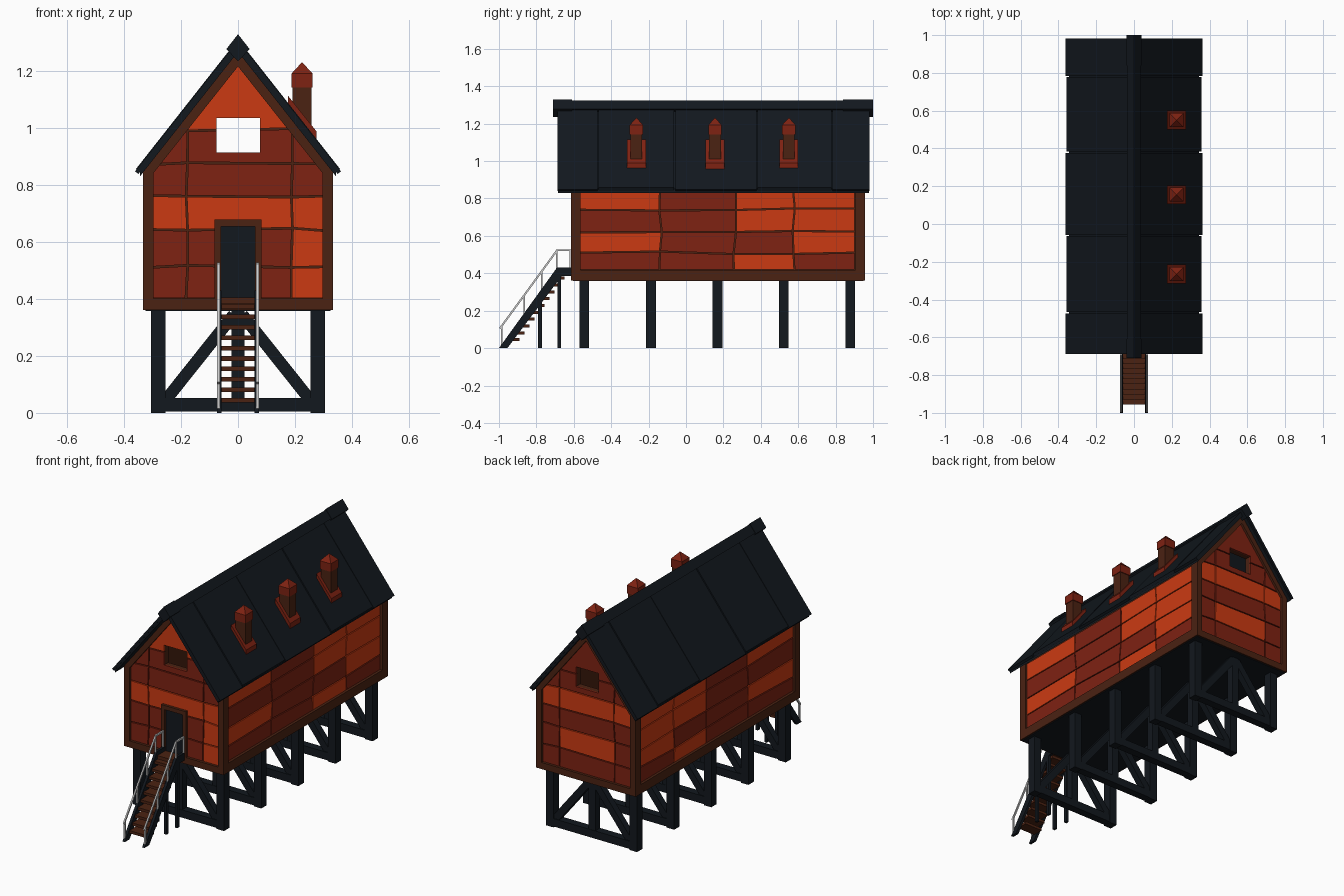
import bpy, bmesh, random
from math import pi, sqrt
from mathutils import Vector

if "Cube" in bpy.data.objects:
    bpy.data.objects.remove(bpy.data.objects["Cube"])

random.seed(4)


def material(name, rgb):
    m = bpy.data.materials.new(name)
    m.diffuse_color = (*rgb, 1)
    m.use_nodes = True
    m.node_tree.nodes["Principled BSDF"].inputs["Base Color"].default_value = m.diffuse_color
    return m


BRIGHT = material("bright_red", (0.60, 0.042, 0.006))
DARK = material("dark_red", (0.21, 0.016, 0.006))
BROWN = material("brown", (0.07, 0.016, 0.006))
BLACK = material("black", (0.006, 0.009, 0.013))
SLOPE = 1.27


def solid(name, parts, mat=None):
    """Extrude 2D polygons (across axis 'x' or 'y', from a to b) into one object."""
    bm = bmesh.new()
    for poly, axis, a, b in parts:
        n = len(poly)
        if n < 3:
            continue
        put = (lambda u, v, w: (u, w, v)) if axis == 'y' else (lambda u, v, w: (w, u, v))
        lo = [bm.verts.new(put(u, v, a)) for u, v in poly]
        hi = [bm.verts.new(put(u, v, b)) for u, v in poly]
        bm.faces.new(lo)
        bm.faces.new(hi)
        for i in range(n):
            bm.faces.new((lo[i], lo[(i + 1) % n], hi[(i + 1) % n], hi[i]))
    bmesh.ops.recalc_face_normals(bm, faces=bm.faces)
    me = bpy.data.meshes.new(name)
    bm.to_mesh(me)
    bm.free()
    ob = bpy.data.objects.new(name, me)
    bpy.context.collection.objects.link(ob)
    if mat:
        me.materials.append(mat)
    return ob


def rect(u0, u1, v0, v1):
    return [(u0, v0), (u1, v0), (u1, v1), (u0, v1)]


def bar(p, q, h):
    p, q = Vector(p), Vector(q)
    d = (q - p).normalized() * h
    n = Vector((-d.y, d.x))
    return [tuple(v) for v in (p + n, p - n, q - n, q + n)]


def clip(poly, nu, nv, d):
    """Keep the part of a polygon where nu*u + nv*v <= d."""
    out = []
    for i, p in enumerate(poly):
        q = poly[(i + 1) % len(poly)]
        fp, fq = nu * p[0] + nv * p[1] - d, nu * q[0] + nv * q[1] - d
        if fp <= 0:
            out.append(p)
        if fp * fq < 0:
            t = fp / (fp - fq)
            out.append((p[0] + t * (q[0] - p[0]), p[1] + t * (q[1] - p[1])))
    return out


def panels(us, vs, jitter):
    """Slightly crooked grid of boards with narrow gaps, keyed by (row, column)."""
    def joint(i, j):
        ju = jitter if 0 < i < len(us) - 1 else 0
        jv = jitter if 0 < j < len(vs) - 1 else 0
        return us[i] + random.uniform(-ju, ju), vs[j] + random.uniform(-jv, jv)
    g = {(i, j): joint(i, j) for i in range(len(us)) for j in range(len(vs))}
    e = 0.003
    return {(j, i): [(g[i, j][0] + e, g[i, j][1] + e), (g[i + 1, j][0] - e, g[i + 1, j][1] + e),
                     (g[i + 1, j + 1][0] - e, g[i + 1, j + 1][1] - e), (g[i, j + 1][0] + e, g[i, j + 1][1] - e)]
            for i in range(len(us) - 1) for j in range(len(vs) - 1)}


# Gable walls, each with a see-through window
cutter = solid("window_cutter", [(rect(-0.075, 0.077, 0.915, 1.035), 'y', -0.8, 1.1)])
cutter.hide_render = True
pierced = []
pentagon = [(-0.31, 0.38), (0.31, 0.38), (0.31, 0.86), (0, 1.25), (-0.31, 0.86)]
GABLE = ["DDB", "DDB", "BBB", "DDD", "DDD", "BBB"]
BACK = ["DDD", "DBD", "DDD", "BBB", "DDD", "DDD"]
for side, inner, outer, face, pattern in (("front", -0.56, -0.59, -0.60, GABLE), ("back", 0.90, 0.933, 0.943, BACK)):
    pierced.append(solid(side + "_wall", [(pentagon, 'y', inner, outer)], BROWN))
    boards = {"B": [], "D": []}
    for (r, c), poly in panels([-0.3, -0.18, 0.187, 0.3], [0.40, 0.515, 0.645, 0.76, 0.875, 0.995, 1.23], 0.005).items():
        for s in (1, -1):
            poly = clip(poly, s * SLOPE, 1, 1.225)
        boards[pattern[r][c]].append((poly, 'y', outer, face))
    for key, mat, label in (("B", BRIGHT, "bright"), ("D", DARK, "dark")):
        pierced.append(solid(f"{side}_boards_{label}", boards[key], mat))
for ob in pierced:
    m = ob.modifiers.new("window", 'BOOLEAN')
    m.operation, m.solver, m.object = 'DIFFERENCE', 'EXACT', cutter
    bpy.context.view_layer.objects.active = ob
    bpy.ops.object.modifier_apply(modifier=m.name)
bpy.data.objects.remove(cutter)

# Long side walls
SIDE = ["DDBD", "BDDB", "DDBB", "BDBB"]
for s, label in ((1, "right"), (-1, "left")):
    solid(label + "_wall", [(rect(-0.59, 0.933, 0.38, 0.865), 'x', s * 0.28, s * 0.31)], BROWN)
    boards = {"B": [], "D": []}
    for (r, c), poly in panels([-0.57, -0.135, 0.26, 0.575, 0.905], [0.418, 0.51, 0.62, 0.74, 0.85], 0.008).items():
        boards[SIDE[r][c]].append((poly, 'x', s * 0.31, s * 0.321))
    solid(label + "_boards_bright", boards["B"], BRIGHT)
    solid(label + "_boards_dark", boards["D"], DARK)

# Timber frame: corner posts, sills and gable rafters
frame = []
for a, b in ((-0.614, -0.565), (0.905, 0.957)):
    for s in (1, -1):
        frame.append((rect(*sorted((s * 0.296, s * 0.333)), 0.362, 0.845), 'y', a, b))
        frame.append(([(0, 1.28), (0, 1.217), (s * 0.333, 0.797), (s * 0.333, 0.857)], 'y', a, b))
    frame.append((rect(-0.296, 0.296, 0.362, 0.402), 'y', a, b))
for s in (1, -1):
    frame.append((rect(-0.565, 0.905, 0.362, 0.418), 'x', s * 0.296, s * 0.333))
solid("timber_frame", frame, BROWN)
solid("floor", [(rect(-0.325, 0.325, 0.358, 0.395), 'y', -0.605, 0.948)], BLACK)

# Door
solid("door", [(rect(-0.062, 0.062, 0.38, 0.66), 'y', -0.59, -0.605)], BLACK)
solid("door_frame", [(rect(-0.083, -0.06, 0.38, 0.68), 'y', -0.59, -0.616),
                     (rect(0.06, 0.083, 0.38, 0.68), 'y', -0.59, -0.616),
                     (rect(-0.06, 0.06, 0.655, 0.68), 'y', -0.59, -0.616)], BROWN)

# Roof underlay and overlapping plates
seams = [-0.69, -0.47, -0.06, 0.38, 0.78, 0.984]
for s, label in ((1, "right"), (-1, "left")):
    line = lambda x, top: (s * x, top - SLOPE * x)
    solid(label + "_roof_underlay", [([line(0, 1.29), line(0.345, 1.29), line(0.345, 1.268), line(0, 1.268)],
                                      'y', -0.685, 0.978)], BLACK)
    plates = []
    for i in range(5):
        lift = 0.004 * (i % 2)
        plates.append(([line(0, 1.308 + lift), line(0.362 - lift, 1.308 + lift), line(0.35, 1.284), line(0, 1.284)],
                       'y', seams[i] + 0.003, seams[i + 1] - 0.003))
    solid(label + "_roof_plates", plates, BLACK)

# Ridge cap with heavier ends
ridge = []
for w, top, low, a, b in ((0.036, 1.325, 1.25, -0.61, 0.84), (0.041, 1.33, 1.235, -0.71, -0.61), (0.041, 1.33, 1.235, 0.84, 1.0)):
    ridge.append(([(0, top), (w, top - SLOPE * w), (0, low), (-w, top - SLOPE * w)], 'y', a, b))
solid("ridge_cap", ridge, BLACK)

# Chimneys on the right slope
for i, y in enumerate((-0.265, 0.155, 0.55)):
    solid(f"chimney_base_{i}", [([(0.175, 1.115), (0.275, 0.99), (0.275, 0.945), (0.175, 1.07)],
                                 'y', y - 0.05, y + 0.05)], DARK)
    solid(f"chimney_shaft_{i}", [(rect(0.192, 0.258, 0.98, 1.15), 'y', y - 0.031, y + 0.031)], BROWN)
    solid(f"chimney_cap_{i}", [(rect(0.188, 0.262, 1.143, 1.192), 'y', y - 0.036, y + 0.036)], DARK)
    bpy.ops.mesh.primitive_cone_add(vertices=4, radius1=0.037 * sqrt(2), depth=0.04,
                                    location=(0.225, y, 1.212), rotation=(0, 0, pi / 4))
    bpy.context.object.name = f"chimney_tip_{i}"
    bpy.context.object.data.materials.append(DARK)

# Five braced stilt frames
for i, y in enumerate((-0.544, -0.187, 0.168, 0.523, 0.878)):
    parts = [(rect(-0.305, 0.305, 0.005, 0.052), 'y', y - 0.024, y + 0.024),
             (rect(-0.023, 0.023, 0.05, 0.36), 'y', y - 0.022, y + 0.022)]
    for s in (1, -1):
        parts.append((rect(*sorted((s * 0.255, s * 0.305)), 0, 0.362), 'y', y - 0.026, y + 0.026))
        parts.append((bar((s * 0.25, 0.05), (s * 0.015, 0.345), 0.021), 'y', y - 0.02, y + 0.02))
    solid(f"stilt_frame_{i}", parts, BLACK)

# Stairs: stringers, support posts, treads and landing
stringer = [(-1, 0), (-0.955, 0), (-0.665, 0.385), (-0.61, 0.385), (-0.61, 0.43), (-0.69, 0.43)]
for s, label in ((1, "right"), (-1, "left")):
    a, b = s * 0.058, s * 0.074
    solid(label + "_stringer", [(stringer, 'x', a, b)], BLACK)
    solid(label + "_stair_posts", [(rect(-0.79, -0.77, 0, 0.27), 'x', a, b),
                                   (rect(-0.687, -0.667, 0, 0.4), 'x', a, b)], BLACK)
    # Handrail
    x0, x1 = s * 0.064, s * 0.073
    rail = [(bar((-0.995, 0.105), (-0.69, 0.522), 0.005), 'x', x0, x1),
            (rect(-0.695, -0.615, 0.518, 0.528), 'x', x0, x1)]
    for y, z0, z1 in ((-0.985, 0.01, 0.118), (-0.865, 0.17, 0.28), (-0.77, 0.3, 0.41), (-0.69, 0.42, 0.522), (-0.619, 0.42, 0.522)):
        rail.append((rect(y - 0.004, y + 0.004, z0, z1), 'x', x0, x1))
    solid(label + "_handrail", rail)
treads = []
for i in range(10):
    z = 0.045 + 0.0365 * i
    y = -0.98 + 0.3 * z / 0.41
    treads.append((rect(y - 0.008, y + 0.058, z - 0.008, z + 0.008), 'x', -0.06, 0.06))
treads.append((rect(-0.688, -0.61, 0.385, 0.405), 'x', -0.06, 0.06))
solid("stair_treads", treads, BROWN)
